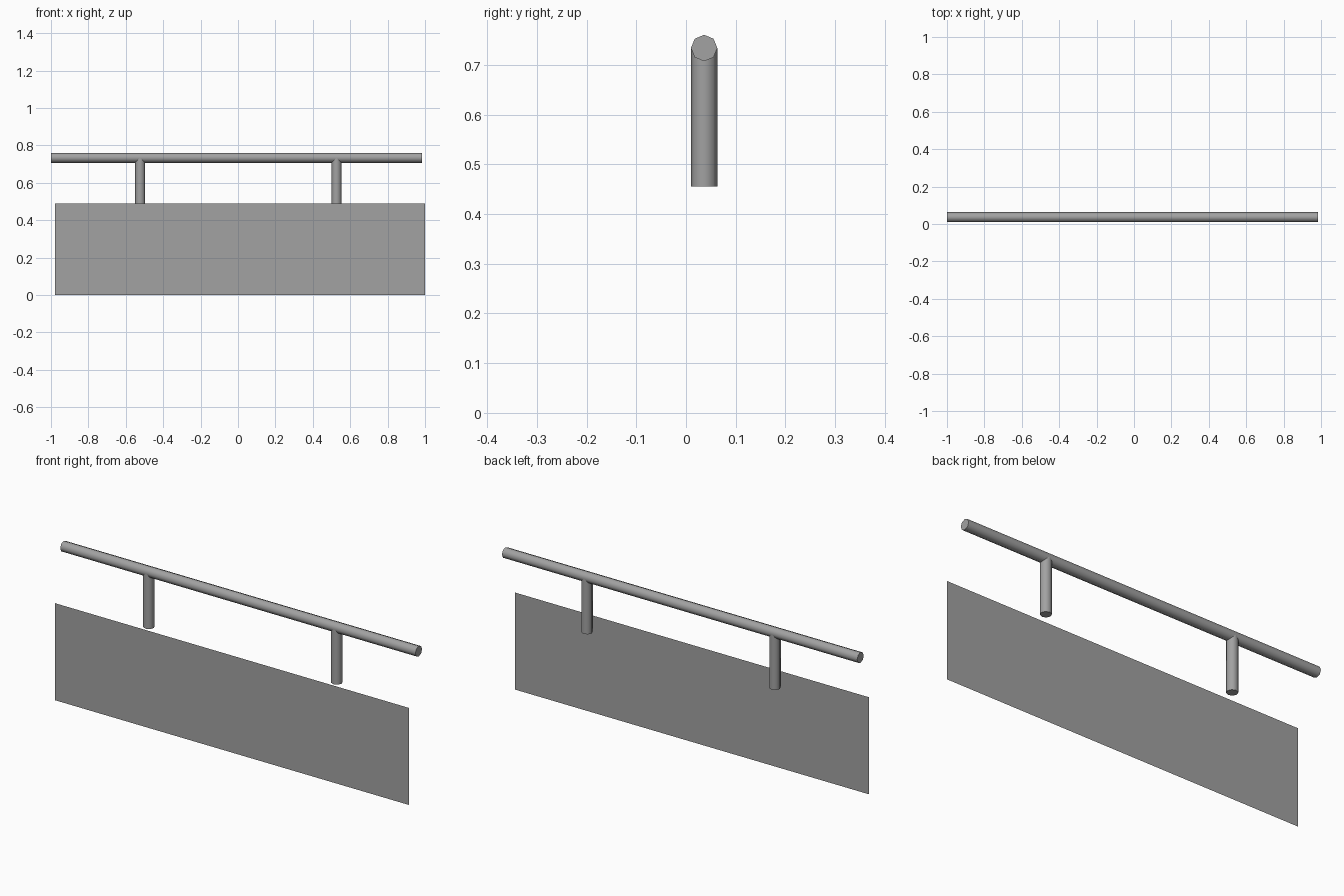
import bpy
import math

if "Cube" in bpy.data.objects:
    bpy.data.objects.remove(bpy.data.objects["Cube"])

RADIUS = 0.0266
PIPE_Y = 0.0365
RAIL_Z = 0.734

grey = bpy.data.materials.new("mid grey")
grey.diffuse_color = (0.36, 0.36, 0.36, 1)
grey.use_nodes = True
grey.node_tree.nodes["Principled BSDF"].inputs["Base Color"].default_value = grey.diffuse_color


def pipe(name, location, length, rotation=(0, 0, 0)):
    """Eight-sided capped tube, smooth sides and sharp ends."""
    bpy.ops.mesh.primitive_cylinder_add(
        vertices=8, radius=RADIUS, depth=length, location=location, rotation=rotation)
    obj = bpy.context.object
    obj.name = name
    obj.data.materials.append(grey)
    bpy.ops.object.shade_smooth_by_angle(angle=math.radians(50))
    return obj


# Horizontal rail along x
rail_start, rail_end = -1.0, 0.984
pipe("top_rail", ((rail_start + rail_end) / 2, PIPE_Y, RAIL_Z),
     rail_end - rail_start, (0, math.pi / 2, 0))

# Two short posts running up into the rail
post_bottom = 0.455
for side, x in (("left", -0.523), ("right", 0.527)):
    pipe(side + "_post", (x, PIPE_Y, (post_bottom + RAIL_Z) / 2), RAIL_Z - post_bottom)

# Thin flat panel in front of the posts
x0, x1, height, y = -0.978, 1.0, 0.49, -0.063
mesh = bpy.data.meshes.new("front_panel")
mesh.from_pydata([(x0, y, 0), (x1, y, 0), (x1, y, height), (x0, y, height)],
                 [], [(0, 1, 2, 3)])
mesh.materials.append(grey)
panel = bpy.data.objects.new("front_panel", mesh)
bpy.context.collection.objects.link(panel)
